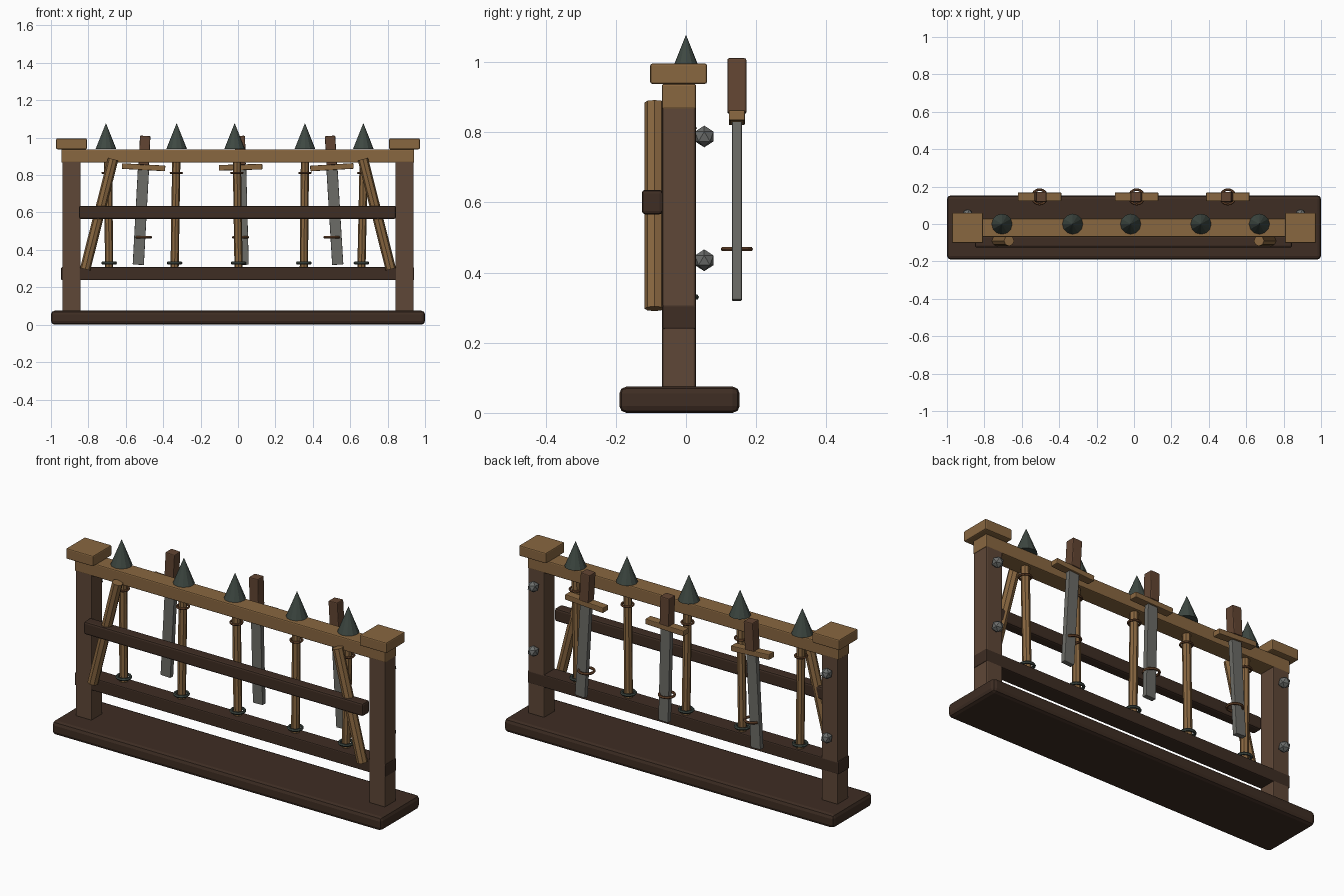
import bpy, math
from mathutils import Vector, Matrix

if "Cube" in bpy.data.objects:
    bpy.data.objects.remove(bpy.data.objects["Cube"])


def material(name, r, g, b):
    lin = [((c / 255 + 0.055) / 1.055) ** 2.4 for c in (r, g, b)]
    m = bpy.data.materials.new(name)
    m.diffuse_color = (*lin, 1)
    m.use_nodes = True
    m.node_tree.nodes["Principled BSDF"].inputs["Base Color"].default_value = m.diffuse_color
    return m


TAN = material("light_wood", 137, 103, 64)
BROWN = material("brown_wood", 94, 71, 55)
DARK = material("dark_wood", 62, 45, 35)
GRIP = material("grip_wood", 98, 69, 50)
SPIKE = material("dark_iron", 62, 72, 66)
STEEL = material("blade_steel", 108, 108, 103)
STUD = material("stud_iron", 108, 110, 108)
COPPER = material("copper", 106, 70, 44)


def finish(name, mat):
    o = bpy.context.object
    o.name = name
    o.data.materials.append(mat)
    return o


def box(name, x, y, z, mat, bevel=0.006, frame=None):
    """Bevelled box from (min, max) ranges, optionally moved into a frame."""
    bpy.ops.mesh.primitive_cube_add(size=1)
    o = finish(name, mat)
    o.data.transform(Matrix.LocRotScale(
        Vector([(a + b) / 2 for a, b in (x, y, z)]), None,
        Vector([b - a for a, b in (x, y, z)])))
    if frame:
        o.matrix_world = frame
    if bevel:
        m = o.modifiers.new("bevel", "BEVEL")
        m.width = bevel
        m.segments = 2
    return o


def rod(name, a, b, r, sides, mat):
    a, b = Vector(a), Vector(b)
    bpy.ops.mesh.primitive_cylinder_add(vertices=sides, radius=r, depth=(b - a).length,
                                        location=(a + b) / 2)
    o = finish(name, mat)
    o.rotation_euler = (b - a).to_track_quat("Z", "Y").to_euler()
    return o


def ring(name, loc, major, minor, mat):
    bpy.ops.mesh.primitive_torus_add(location=loc, major_radius=major, minor_radius=minor,
                                     major_segments=16, minor_segments=6)
    return finish(name, mat)


# Plinth and horizontal rails
box("base", (-1, 1), (-0.19, 0.153), (0, 0.075), DARK, 0.02)
box("top_rail", (-0.945, 0.942), (-0.069, 0.029), (0.866, 0.938), TAN)
box("middle_rail", (-0.85, 0.845), (-0.126, -0.066), (0.566, 0.636), DARK, 0.01)
box("lower_rail", (-0.946, 0.942), (-0.067, 0.029), (0.238, 0.308), DARK)

# Posts with caps, diagonal braces and back studs
for side, s in (("left", -1), ("right", 1)):
    cx = s * 0.89
    box(side + "_post", (cx - 0.049, cx + 0.049), (-0.068, 0.028), (0.07, 0.93), BROWN)
    box(side + "_post_cap", (cx - 0.082, cx + 0.082), (-0.102, 0.06), (0.938, 0.996), TAN)
    rod(side + "_brace", (s * 0.817, -0.09, 0.297), (s * 0.668, -0.09, 0.885), 0.028, 8, TAN)
    for z in (0.435, 0.788):
        bpy.ops.mesh.primitive_ico_sphere_add(subdivisions=1, radius=0.031,
                                              location=(cx, 0.052, z))
        finish(side + "_stud", STUD)

# Slightly leaning spears: cone tip, shaft, upper ring and foot ring
for i, (x, top, foot) in enumerate(((-0.706, -0.695, -0.689), (-0.328, -0.33, -0.339),
                                    (-0.018, -0.006, 0.003), (0.358, 0.358, 0.352),
                                    (0.67, 0.672, 0.66))):
    bpy.ops.mesh.primitive_cone_add(vertices=12, radius1=0.055, radius2=0, depth=0.138,
                                    location=(x, 0, 1.009))
    finish("spear_tip_%d" % i, SPIKE)
    rod("spear_shaft_%d" % i, (foot, -0.005, 0.3), (top, -0.005, 0.88), 0.022, 8, TAN)
    ring("spear_ring_%d" % i, (top, -0.005, 0.812), 0.03, 0.006, COPPER)
    ring("spear_foot_ring_%d" % i, (foot, -0.005, 0.33), 0.034, 0.008, SPIKE)

# Hanging blades behind the rack: grip, guard, blade and loose ring
for i, (x, lean) in enumerate(((-0.505, 0.054), (0.014, -0.026), (0.502, -0.06))):
    f = Matrix.Translation((x, 0.145, 0.842)) @ Matrix.Rotation(lean, 4, "Y")
    box("sword_grip_%d" % i, (-0.028, 0.028), (-0.027, 0.027), (0.012, 0.168), GRIP, 0.005, f)
    box("sword_guard_%d" % i, (-0.116, 0.116), (-0.023, 0.023), (-0.015, 0.015), TAN, 0.004, f)
    box("sword_blade_%d" % i, (-0.03, 0.03), (-0.014, 0.014), (-0.522, -0.01), STEEL, 0.003, f)
    ring("sword_ring_%d" % i, (x, 0.145, 0.467), 0.039, 0.007, COPPER)
